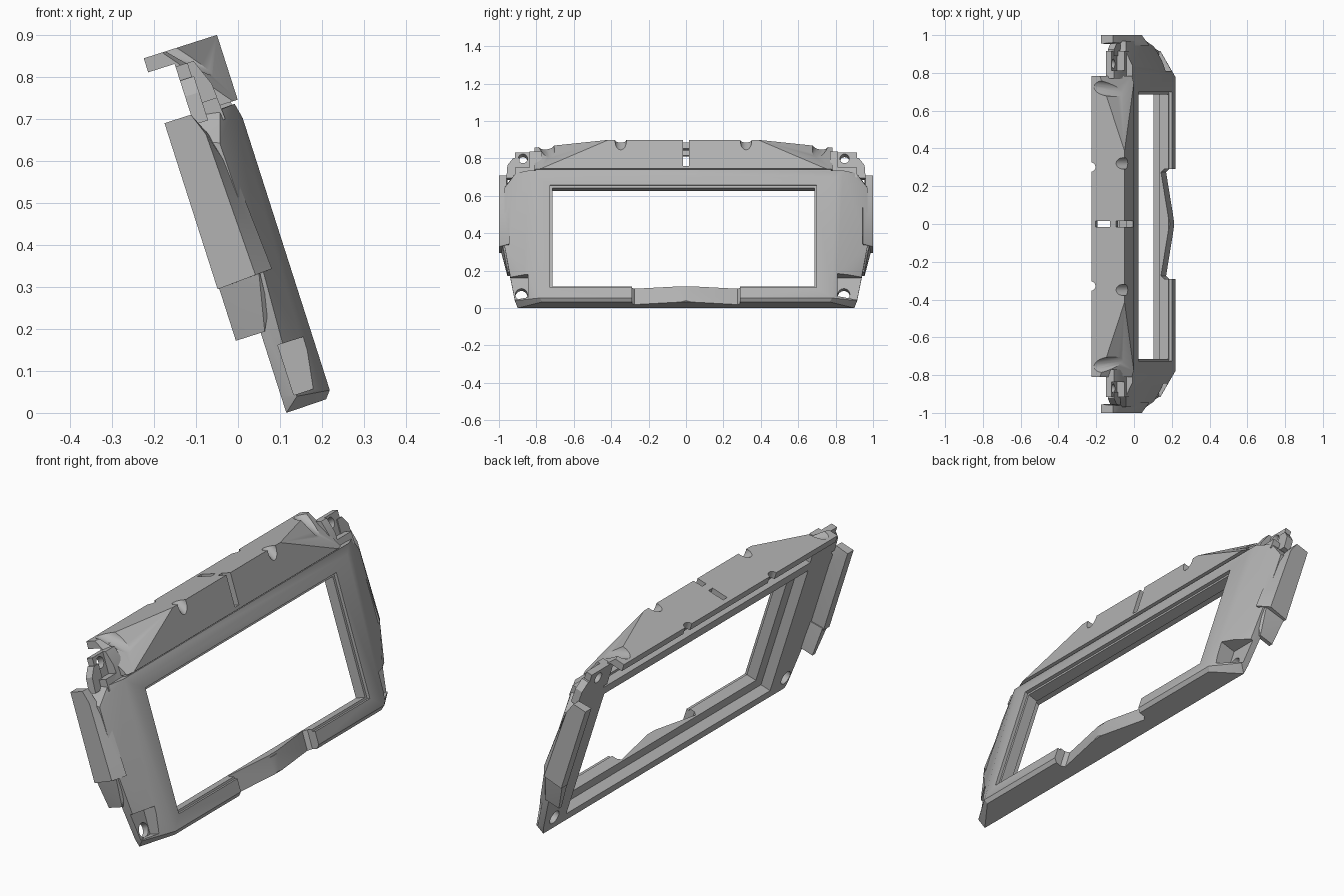
import bpy, bmesh, math
from mathutils import Matrix, Vector

cube = bpy.data.objects.get("Cube")
if cube:
    bpy.data.objects.remove(cube, do_unlink=True)

# Local axes: x = outward from the panel, y = along it, z = up the slope
TILT = Matrix.Translation((0.115, 0, 0)) @ Matrix.Rotation(math.radians(-17.75), 4, 'Y')
OFF = -0.014

grey = bpy.data.materials.new("plastic_grey")
grey.use_nodes = True
COLOR = (0.45, 0.45, 0.45, 1)
grey.diffuse_color = COLOR
grey.node_tree.nodes["Principled BSDF"].inputs["Base Color"].default_value = COLOR


def finish(name, bm):
    bmesh.ops.recalc_face_normals(bm, faces=bm.faces)
    mesh = bpy.data.meshes.new(name)
    bm.to_mesh(mesh)
    bm.free()
    obj = bpy.data.objects.new(name, mesh)
    mesh.materials.append(grey)
    bpy.context.collection.objects.link(obj)
    return obj


def hull(name, points):
    bm = bmesh.new()
    for p in points:
        bm.verts.new(p)
    res = bmesh.ops.convex_hull(bm, input=bm.verts)
    loose = [v for v in bm.verts if not v.link_faces]
    bmesh.ops.delete(bm, geom=loose, context='VERTS')
    bmesh.ops.dissolve_limit(bm, angle_limit=0.01, verts=bm.verts, edges=bm.edges)
    return finish(name, bm)


def box(name, x, y, z):
    return hull(name, [(a, b, c) for a in x for b in y for c in z])


def prism(name, profile, axis, lo, hi):
    """Extrude a 2D profile along y (profile x,z) or z (profile x,y)."""
    bm = bmesh.new()
    put = (lambda a, b: (a, lo, b)) if axis == 'Y' else (lambda a, b: (a, b, lo))
    face = bm.faces.new([bm.verts.new(put(a, b)) for a, b in profile])
    new = bmesh.ops.extrude_face_region(bm, geom=[face])["geom"]
    step = (0, hi - lo, 0) if axis == 'Y' else (0, 0, hi - lo)
    bmesh.ops.translate(bm, vec=step, verts=[g for g in new if isinstance(g, bmesh.types.BMVert)])
    return finish(name, bm)


def rod(name, a, b, r):
    a, b = Vector(a), Vector(b)
    bm = bmesh.new()
    turn = (b - a).to_track_quat('Z', 'Y').to_matrix().to_4x4()
    bmesh.ops.create_cone(bm, cap_ends=True, segments=24, radius1=r, radius2=r,
                          depth=(b - a).length, matrix=Matrix.Translation((a + b) / 2) @ turn)
    return finish(name, bm)


def cut(obj, *cutters):
    bpy.context.view_layer.objects.active = obj
    for c in cutters:
        mod = obj.modifiers.new("cut", 'BOOLEAN')
        mod.operation = 'DIFFERENCE'
        mod.solver = 'EXACT'
        mod.object = c
        bpy.ops.object.modifier_apply(modifier=mod.name)
        bpy.data.objects.remove(c, do_unlink=True)


def span(half, centre=OFF):
    return (centre - half, centre + half)


# Bezel body: flat front, sloping cheeks, faceted outline
half = [(0.115, 0.78, 0.02), (0.1, 0.77, 0.002), (0.115, 0.80, 0.70), (0.107, 0.84, 0.738),
        (0.036, 0.915, 0.03), (0, 0.9, 0), (0, 0.915, 0.04), (0.05, 0.97, 0.33),
        (0, 0.97, 0.33), (0.045, 0.97, 0.66), (0, 0.97, 0.68), (0.07, 0.91, 0.735),
        (0, 0.92, 0.735)]
bezel = hull("bezel_frame", [(x, s * y, z) for x, y, z in half for s in (-1, 1)])
cut(bezel,
    box("opening", (-0.1, 0.3), span(0.70), (0.09, 0.642)),
    box("rim_step", (0.1, 0.3), span(0.712), (0.08, 0.655)),
    box("rear_recess", (-0.1, 0.05), span(0.76), (0.04, 0.69)),
    prism("bottom_notch", [(0.2, -0.29), (0.075, -0.29), (0.058, -0.275), (0.105, 0),
                           (0.058, 0.275), (0.075, 0.29), (0.2, 0.29)], 'Z', -0.1, 0.2))
for s in (-1, 1):
    cy = s * 0.862 - 0.018
    cut(bezel,
        prism("screw_pocket", [(0.03, 0.035), (0.2, 0.035), (0.2, 0.16), (0.03, 0.16)],
              'Y', *sorted((cy - s * 0.035, cy + s * 0.3))),
        rod("screw_hole", (-0.1, cy, 0.05), (0.2, cy, 0.09), 0.032))


# Hood over the top edge, hollow behind, with chamfered front corners
def hood_solid(name, inset, x0):
    bm = bmesh.new()
    bmesh.ops.create_cube(bm, size=1)
    x1, z1, z0, y1 = 0.117 - inset, 0.907 - inset, 0.745 - 2 * inset, 0.797 - inset
    for v in bm.verts:
        v.co = (x1 if v.co.x > 0 else x0, math.copysign(y1, v.co.y), z1 if v.co.z > 0 else z0)
    for s in (-1, 1):
        a, b, c = (Vector(p) for p in ((0.117, s * 0.40, 0.907), (0.117, s * 0.74, 0.755),
                                       (-0.02, s * 0.797, 0.907)))
        n = (b - a).cross(c - a).normalized()
        if n.y * s < 0:
            n = -n
        cutres = bmesh.ops.bisect_plane(bm, geom=bm.verts[:] + bm.edges[:] + bm.faces[:],
                                        plane_co=a - n * inset, plane_no=n, clear_outer=True)
        edges = [g for g in cutres["geom_cut"] if isinstance(g, bmesh.types.BMEdge)]
        bmesh.ops.contextual_create(bm, geom=edges)
    bmesh.ops.translate(bm, vec=(0, OFF, 0), verts=bm.verts)
    return finish(name, bm)


hood = hood_solid("hood", 0, -0.066)
cut(hood,
    hood_solid("hollow", 0.035, -0.03),
    box("rear_clearance", (-0.2, 0), (-1, 1), (0.6, 0.872)),
    box("front_slot", (0.07, 0.2), (-0.015, 0.015), (0.76, 1)),
    box("top_slot", (-0.045, 0.035), (-0.015, 0.015), (0.8, 1)))
for s in (-1, 1):
    cut(hood,
        rod("edge_nick", (0.09, OFF + s * 0.335, 0.93), (0.14, OFF + s * 0.335, 0.87), 0.03),
        rod("rear_nick", (-0.07, OFF + s * 0.315, 0.8), (-0.07, OFF + s * 0.315, 1), 0.025),
        rod("corner_groove", (-0.03, OFF + s * 0.74, 0.94), (0.16, OFF + s * 0.71, 0.81), 0.04))

parts = [bezel, hood]

# Lip joining the hood to the bezel
parts.append(box("hood_lip", (0.035, 0.1), span(0.79), (0.725, 0.75)))

for s, side in ((-1, "right"), (1, "left")):
    # Screw mount beside the hood
    mount = prism(side + "_mount", [(0.0, 0.71), (0.075, 0.71), (0.07, 0.80), (0.045, 0.865),
                                    (0.0, 0.865)], 'Y', *sorted((s * 0.77, s * 0.915)))
    hy = s * 0.86 - 0.012
    cut(mount,
        rod("mount_hole", (-0.2, hy, 0.765), (0.3, hy, 0.885 + 0.02), 0.025),
        box("mount_pocket", (0.03, 0.2), sorted((hy - s * 0.035, hy + s * 0.2)), (0.765, 0.9)))
    spur = hull(side + "_mount_spur", [(x, s * y, z) for x in (0.0, 0.035) for y, z in
                                       ((0.89, 0.72), (0.96, 0.72), (0.955, 0.79), (0.925, 0.83), (0.89, 0.83))])
    # Side flap reaching backwards, with a narrower tab below
    flap = hull(side + "_flap", [(-0.066, s * 0.955, 0.33), (-0.066, s, 0.33), (0.03, s, 0.335),
                                 (0.072, s * 0.945, 0.337), (0.058, s * 0.945, 0.56),
                                 (0.025, s * 0.96, 0.69), (0.02, s, 0.69), (0.0, s * 0.96, 0.745),
                                 (-0.066, s, 0.745), (-0.066, s * 0.955, 0.745), (0.0, s, 0.745)])
    tab = hull(side + "_flap_tab", [(x, s * y, z) for x, y, z in
                                    ((-0.062, 0.935, 0.2), (-0.062, 0.955, 0.2), (0.01, 0.935, 0.2),
                                     (0.01, 0.955, 0.2), (-0.062, 0.95, 0.34), (-0.062, 0.99, 0.34),
                                     (0.05, 0.94, 0.34), (0.04, 0.98, 0.34), (0.036, 0.95, 0.25))])
    parts += [mount, spur, flap, tab]

# Tilt everything into place and shade
bpy.ops.object.select_all(action='DESELECT')
for obj in parts:
    obj.data.transform(TILT)
    obj.select_set(True)
bpy.context.view_layer.objects.active = bezel
bpy.ops.object.shade_smooth_by_angle(angle=math.radians(25))
